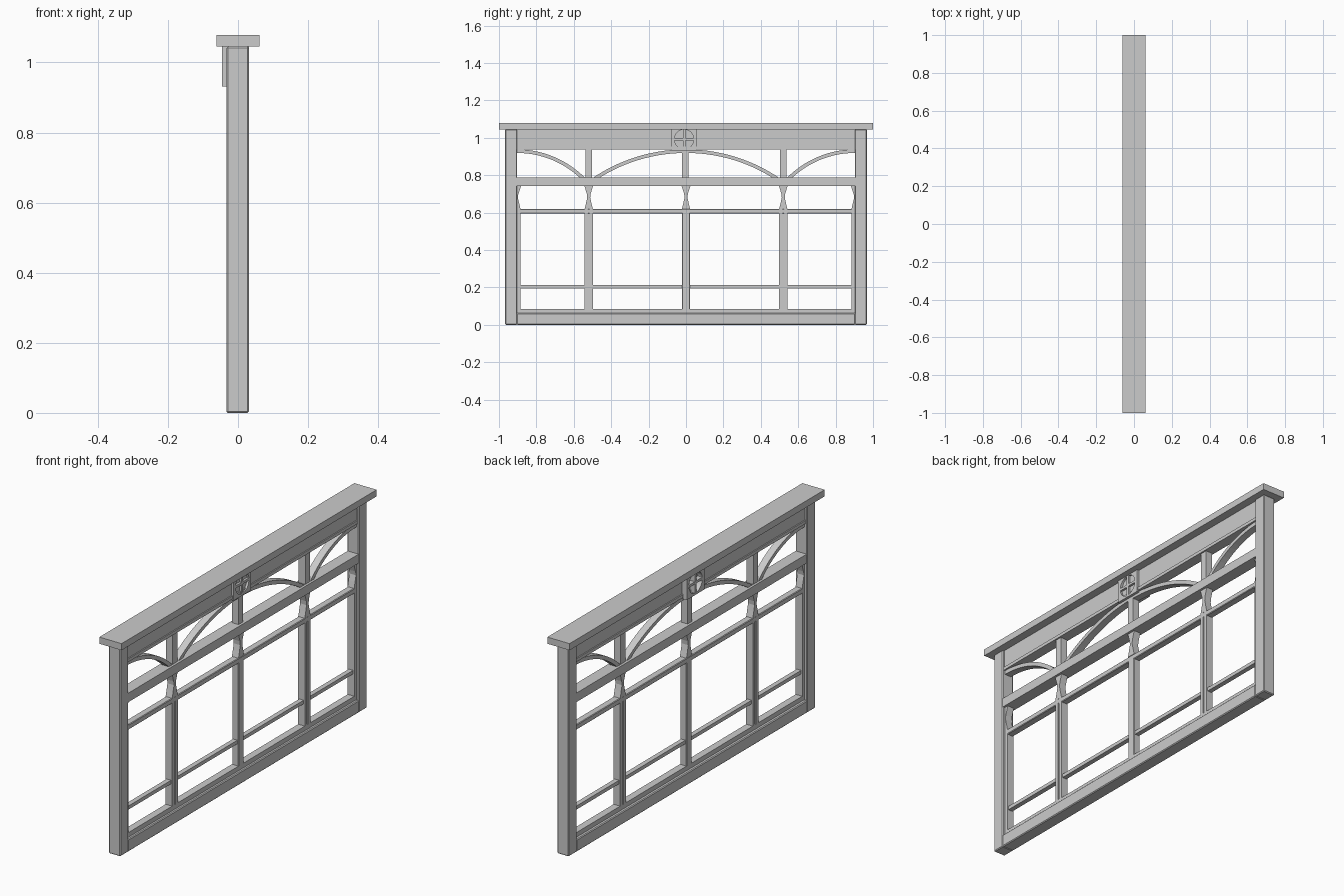
import bpy, bmesh, math

if "Cube" in bpy.data.objects:
    bpy.data.objects.remove(bpy.data.objects["Cube"])


def finish(name, bm, bevel=0.0):
    bmesh.ops.recalc_face_normals(bm, faces=bm.faces)
    me = bpy.data.meshes.new(name)
    bm.to_mesh(me)
    bm.free()
    ob = bpy.data.objects.new(name, me)
    bpy.context.scene.collection.objects.link(ob)
    if bevel:
        m = ob.modifiers.new("edge", 'BEVEL')
        m.width, m.segments = bevel, 1
    return ob


def extrude_faces(name, polys, x0, x1, bevel=0.0):
    """Extrude faces drawn in the y-z plane from x0 to x1."""
    bm = bmesh.new()
    faces = [bm.faces.new([bm.verts.new((x0, y, z)) for y, z in p]) for p in polys]
    bmesh.ops.remove_doubles(bm, verts=bm.verts, dist=1e-5)
    r = bmesh.ops.extrude_face_region(bm, geom=bm.faces[:], use_keep_orig=True)
    vs = [g for g in r["geom"] if isinstance(g, bmesh.types.BMVert)]
    bmesh.ops.translate(bm, vec=(x1 - x0, 0, 0), verts=vs)
    return finish(name, bm, bevel)


def box(name, y0, y1, z0, z1, x0, x1, bevel=0.0):
    return extrude_faces(name, [[(y0, z0), (y1, z0), (y1, z1), (y0, z1)]], x0, x1, bevel)


F0, F1 = -0.033, 0.031      # outer frame depth
D = 0.018                   # half depth of the glazing bars
M, W = 0.52, 0.022          # side mullion position, half width

# Top cap, header and outer frame
box("top_cap", -1, 1, 1.045, 1.078, -0.061, 0.061)
box("header", -0.905, 0.905, 0.954, 1.045, -0.02, 0.02)
box("header_bead", -0.905, 0.905, 0.938, 0.954, -0.026, 0.026)
box("bottom_rail", -0.905, 0.905, 0.0, 0.062, F0, F1, 0.004)
box("transom", -0.905, 0.905, 0.742, 0.787, -0.03, 0.03)

# Horizontal glazing bars
box("bottom_bead", -0.905, 0.905, 0.062, 0.085, -D, D)
box("lower_bar", -0.89, 0.89, 0.194, 0.212, -0.012, 0.012)
box("upper_bar", -0.905, 0.905, 0.594, 0.62, -D, D, 0.003)

# Waisted profile of the upper lights (z, share of the width kept)
WAIST = [(0.62, 1.0), (0.65, 0.66), (0.68, 0.36), (0.70, 0.45), (0.742, 1.05)]


def waist(name, yc, w):
    left = [(yc - w * k, z) for z, k in WAIST]
    right = [(yc + w * k, z) for z, k in reversed(WAIST)]
    extrude_faces(name, [left + right], -D, D)


def arch(name, y_top, y_low, z_top, z_low, t=0.019, n=14):
    """Bar along an arc, level at its top end and falling to the low end."""
    w, h = abs(y_low - y_top), z_top - z_low
    r, s = (w * w + h * h) / (2 * h), math.copysign(1, y_low - y_top)
    a1 = math.asin(w / r)

    def ring(rad, i):
        a = a1 * i / n
        return (y_top + s * rad * math.sin(a), z_top - r + rad * math.cos(a))
    extrude_faces(name, [[ring(r, i), ring(r, i + 1), ring(r - t, i + 1), ring(r - t, i)]
                         for i in range(n)], -D, D)


# Parts mirrored left and right
for side, s in (("left", -1), ("right", 1)):
    def mbox(name, a, b, *rest):
        box(f"{side}_{name}", min(s * a, s * b), max(s * a, s * b), *rest)
    mbox("post", 0.903, 0.967, 0, 1.045, F0, F1, 0.004)
    mbox("post_bead", 0.886, 0.905, 0.062, 0.62, -D, D)
    jamb = [(s * 0.905, 0.62)] + [(s * (0.905 - 0.022 * k), z) for z, k in
            [(0.62, 0.9), (0.65, 0.6), (0.68, 0.25), (0.70, 0.4), (0.742, 1.05)]] + [(s * 0.905, 0.742)]
    extrude_faces(f"{side}_waisted_jamb", [jamb], -D, D)
    # paired mullion with a shallow groove between its halves
    mbox("mullion_outer", M + 0.003, M + W, 0.062, 0.62, -D, D)
    mbox("mullion_inner", M - W, M - 0.003, 0.062, 0.62, -D, D)
    mbox("mullion_core", M - 0.003, M + 0.003, 0.062, 0.742, -0.012, 0.012)
    waist(f"{side}_waisted_mullion", s * M, W)
    mbox("top_mullion", M - 0.018, M + 0.018, 0.787, 0.938, -D, D)
    arch(f"{side}_inner_arch", s * 0.0, s * 0.505, 0.938, 0.781)
    arch(f"{side}_outer_arch", s * 0.905, s * 0.535, 0.938, 0.781)

# Centre mullion
box("centre_mullion", -0.022, 0.022, 0.062, 0.62, -D, D, 0.003)
waist("centre_waisted_mullion", 0, 0.022)
box("centre_top_mullion", -0.021, 0.013, 0.787, 0.938, -D, D)

# Rosette block: square plate with a round hole and a cross
RY, RZ, R, H, V = -0.01, 0.992, 0.052, 0.069, 0.053
quads, n = [], 32


def plate_pt(i):
    c, d = math.cos(2 * math.pi * i / n), math.sin(2 * math.pi * i / n)
    k = 1 / max(abs(c), abs(d))
    return (RY + H * c * k, RZ + V * d * k), (RY + R * c, RZ + R * d)


for i in range(n):
    (o0, i0), (o1, i1) = plate_pt(i), plate_pt(i + 1)
    quads.append([o0, o1, i1, i0])
B0, B1 = -0.046, 0.031
extrude_faces("rosette_plate", quads, B0, B1)
box("rosette_cross_upright", RY - 0.006, RY + 0.006, RZ - R, RZ + R, B0, B1)
box("rosette_cross_bar", RY - R, RY + R, RZ - 0.006, RZ + 0.006, B0, B1)
box("rosette_base", RY - H, RY + H, 0.931, RZ - V, B0, B1)
